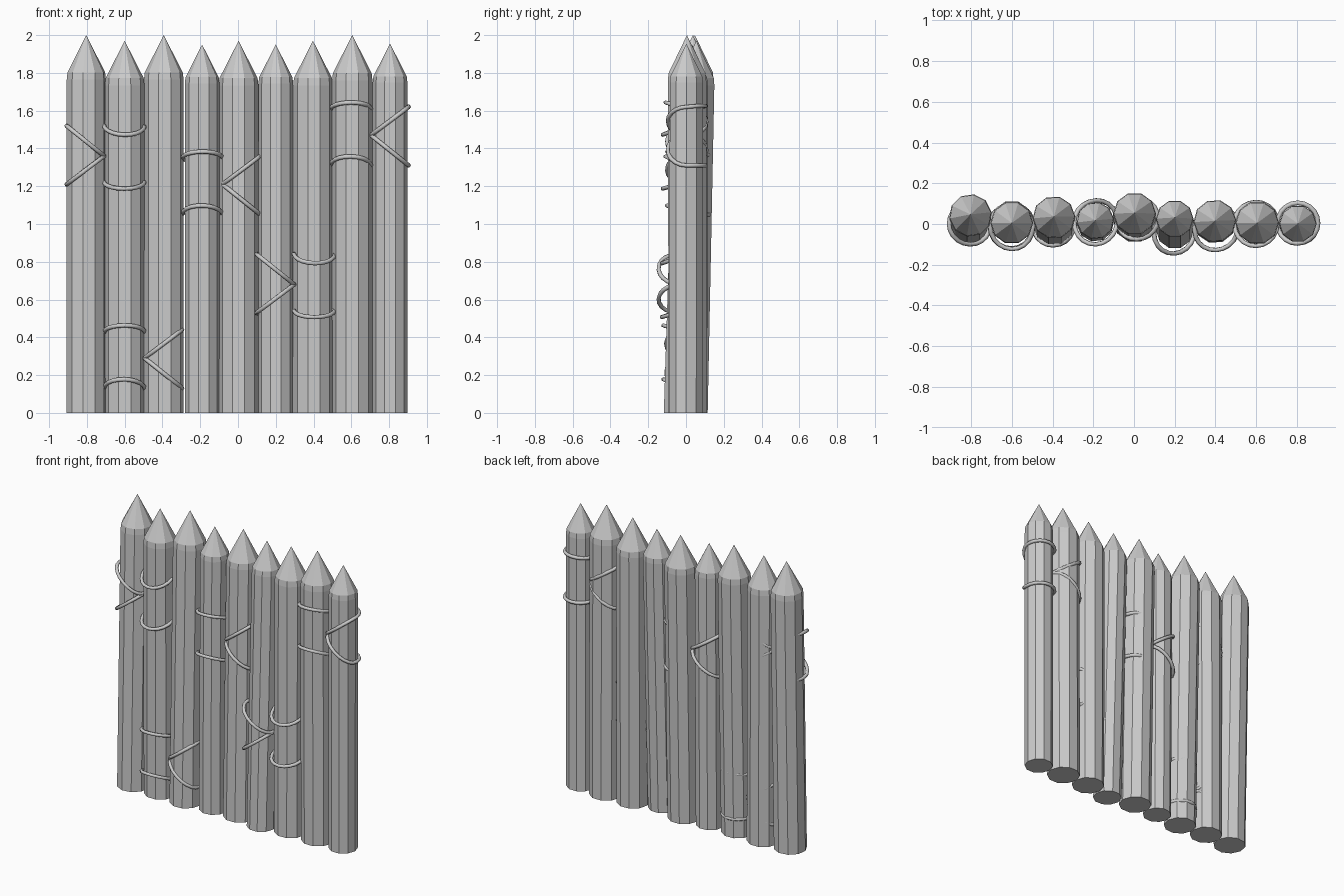
import bpy, bmesh, math

if "Cube" in bpy.data.objects:
    bpy.data.objects.remove(bpy.data.objects["Cube"])

SIDES = 10


def stake(name, x, r, h, y0, y1, turn):
    """Sharpened ten-sided post leaning from y0 at the base to y1 at the tip."""
    bm = bmesh.new()
    rings = []
    for z, k in ((0, 1), (h - 2.25 * r, 1), (h - 1.88 * r, 0.96)):
        cy = y0 + (y1 - y0) * z / h
        rings.append([bm.verts.new((
            x + r * k * math.cos(turn + math.tau * i / SIDES),
            cy + r * k * math.sin(turn + math.tau * i / SIDES), z))
            for i in range(SIDES)])
    tip = bm.verts.new((x, y1, h))
    bm.faces.new(rings[0][::-1])
    for i in range(SIDES):
        j = (i + 1) % SIDES
        for a, b in zip(rings, rings[1:]):
            bm.faces.new((a[i], a[j], b[j], b[i]))
        bm.faces.new((rings[-1][i], rings[-1][j], tip))
    me = bpy.data.meshes.new(name)
    bm.to_mesh(me)
    bm.free()
    bpy.context.collection.objects.link(bpy.data.objects.new(name, me))


# x, radius, height, base y, tip y, turn
STAKES = [
    (-0.803, 0.105, 2.00, 0.005, 0.047, 0.15),
    (-0.600, 0.105, 1.97, 0.010, 0.005, 0.00),
    (-0.393, 0.105, 2.00, -0.005, 0.037, 0.05),
    (-0.190, 0.092, 1.95, 0.005, 0.018, 0.10),
    (0.003, 0.105, 1.97, 0.015, 0.055, 0.00),
    (0.200, 0.092, 1.95, -0.030, 0.032, 0.00),
    (0.397, 0.105, 1.97, 0.010, 0.015, 0.05),
    (0.605, 0.107, 2.00, 0.010, 0.005, 0.00),
    (0.805, 0.092, 1.955, 0.000, 0.002, 0.00),
]
for n, s in enumerate(STAKES):
    stake(f"stake_{n + 1}", *s)


def lashing(name, gap, zc, flip, ya, yb):
    """Closed figure-eight rope: level strands cross the front of post A,
    diagonal strands cross the front of post B, swapping at the gap."""
    # post, front(-1)/back(+1), heights at start and end, extra arch
    legs = [
        ("A", -1, 0.14, 0.14, 0.033), ("B", 1, 0.14, 0.15, 0.01),
        ("B", -1, 0.15, 0.0, 0), ("A", 1, 0.0, -0.155, 0),
        ("A", -1, -0.155, -0.16, 0.045), ("B", 1, -0.16, -0.16, 0),
        ("B", -1, -0.16, 0.0, 0), ("A", 1, 0.0, 0.14, 0),
    ]
    steps, pts = 10, []
    outer = True          # leg starts at the far edge of its post
    ym = (ya + yb) / 2
    for post, side, z0, z1, arch in legs:
        w, ry, cy = (0.106, 0.108, ya) if post == "A" else (0.1, 0.1, yb)
        sx = -1 if post == "A" else 1
        for i in range(steps):
            a = math.pi * i / steps
            c = math.cos(a) if outer else -math.cos(a)   # +1 far, -1 gap
            u = (1 - math.cos(a)) / 2
            x = sx * w * (1 + c)
            z = z0 + (z1 - z0) * u + arch * math.sin(a)
            base = ym + (cy - ym) * (1 + c) / 2 + (cy - ym) / 2 * math.sin(a)
            pts.append((gap + x * flip, base + side * ry * math.sin(a),
                        zc + z * flip))
        outer = not outer
    cu = bpy.data.curves.new(name, "CURVE")
    cu.dimensions = "3D"
    cu.bevel_depth = 0.0115
    cu.bevel_resolution = 1
    sp = cu.splines.new("POLY")
    sp.points.add(len(pts) - 1)
    for p, co in zip(sp.points, pts):
        p.co = (*co, 1)
    sp.use_cyclic_u = True
    sp.use_smooth = True
    bpy.context.collection.objects.link(bpy.data.objects.new(name, cu))


# gap x, centre z, orientation, y of post A, y of post B
LASHINGS = [
    (-0.708, 1.36, -1, -0.015, 0.00),
    (-0.495, 0.29, 1, -0.012, -0.005),
    (-0.082, 1.21, 1, 0.008, 0.025),
    (0.298, 0.68, -1, -0.02, -0.045),
    (0.704, 1.47, 1, 0.000, 0.004),
]
for n, s in enumerate(LASHINGS):
    lashing(f"rope_lashing_{n + 1}", *s)
